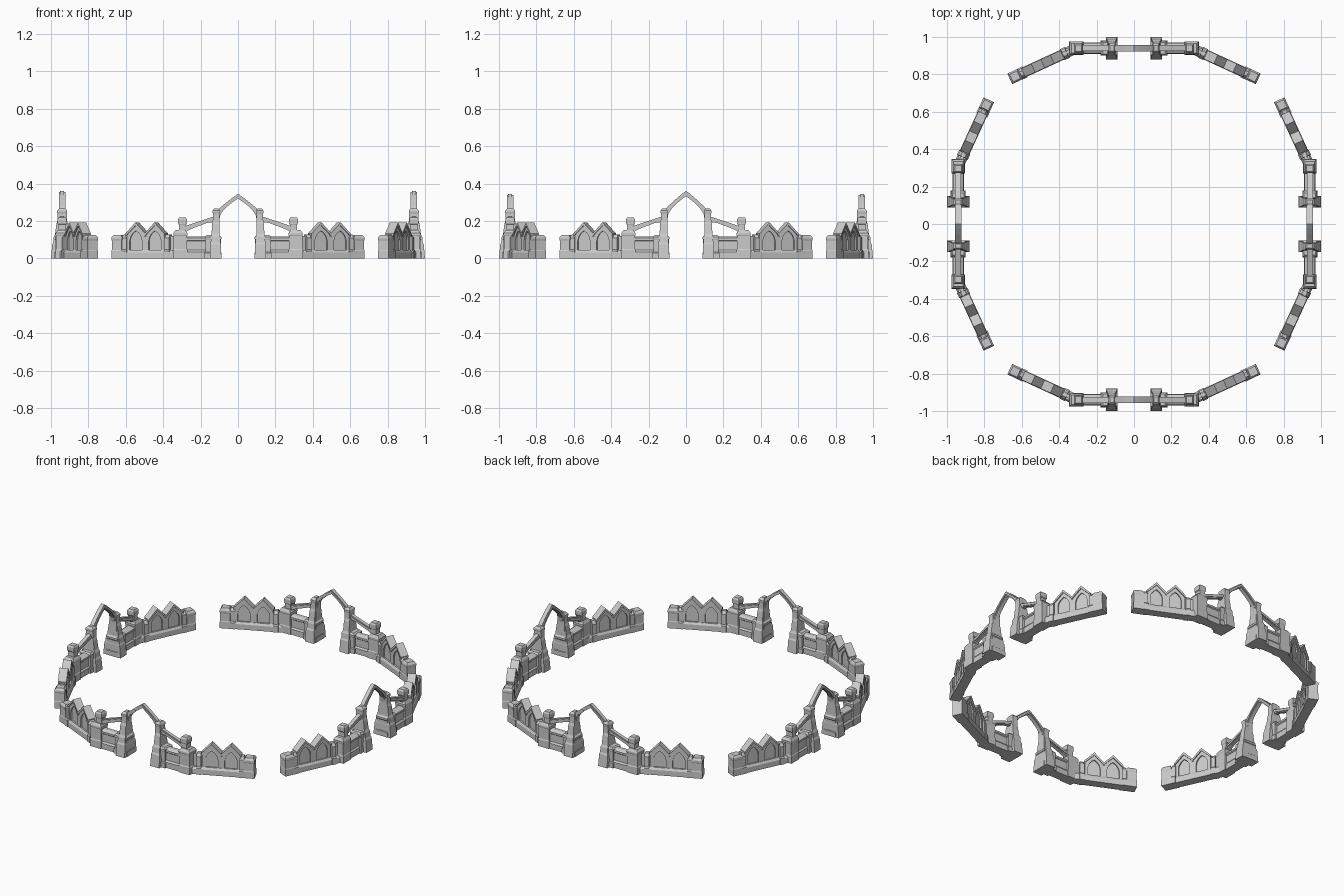
import bpy, bmesh, math
from mathutils import Matrix

R = 0.94  # distance of each side's wall line from the centre


def add_faces(bm, rings, m):
    """Loft a stack of equal-length point rings and cap both ends."""
    vs = [[bm.verts.new(m @ Matrix.Translation(p).translation) for p in r] for r in rings]
    n = len(vs[0])
    bm.faces.new(vs[0][::-1])
    bm.faces.new(vs[-1])
    for a, b in zip(vs, vs[1:]):
        for i in range(n):
            j = (i + 1) % n
            bm.faces.new((a[i], a[j], b[j], b[i]))


def prism(pts, half):
    """Profile in x,z extruded symmetrically across the wall thickness."""
    return [[(x, -half, z) for x, z in pts], [(x, half, z) for x, z in pts]]


def stack(cx, levels):
    """Square-section tower; each level is (z, half x, half y)."""
    return [[(cx - a, -b, z), (cx + a, -b, z), (cx + a, b, z), (cx - a, b, z)]
            for z, a, b in levels]


def wall(x0, x1, section):
    """Half section (y, z) listed upward, mirrored and run along x."""
    s = section + [(-y, z) for y, z in reversed(section)]
    return [[(x, y, z) for y, z in s] for x in (x0, x1)]


def build(name, solids, local=Matrix(), arch=False):
    """Repeat the solids on four sides, mirrored left and right."""
    bm = bmesh.new()
    for k in range(4):
        for s in ((1,) if arch else (1, -1)):
            m = (Matrix.Rotation(k * math.pi / 2, 4, 'Z') @ Matrix.Diagonal((s, 1, 1, 1))
                 @ Matrix.Translation((0, R, 0)) @ local)
            if arch and k % 2:  # side arches are slightly taller
                m = m @ Matrix.Translation((0, 0, 0.2)) @ Matrix.Diagonal((1, 1, 1.11, 1)) \
                    @ Matrix.Translation((0, 0, -0.2))
            for rings in solids:
                add_faces(bm, rings, m)
    bmesh.ops.recalc_face_normals(bm, faces=bm.faces)
    me = bpy.data.meshes.new(name)
    bm.to_mesh(me)
    bm.free()
    bpy.context.collection.objects.link(bpy.data.objects.new(name, me))


# Gate piers: tapered cross-wise buttress, lengthwise base, column
build("gate_pier", [
    stack(0.12, [(0, 0.031, 0.06), (0.075, 0.029, 0.053), (0.085, 0.026, 0.048),
                 (0.115, 0.025, 0.045), (0.13, 0.021, 0.038), (0.185, 0.019, 0.031),
                 (0.205, 0.017, 0.024)]),
    stack(0.133, [(0, 0.046, 0.04), (0.03, 0.046, 0.04), (0.035, 0.041, 0.036),
                  (0.1, 0.041, 0.036), (0.104, 0.044, 0.038), (0.115, 0.044, 0.038),
                  (0.125, 0.034, 0.03)]),
    stack(0.117, [(0.12, 0.019, 0.027), (0.24, 0.017, 0.025), (0.245, 0.019, 0.027),
                  (0.255, 0.019, 0.027), (0.268, 0.01, 0.014)]),
])

# Pointed arch over the gate, with a raised rib
outer = [(0.118, 0.205), (0.114, 0.25), (0.095, 0.272), (0.055, 0.305), (0.022, 0.33)]
inner = [(0.1, 0.205), (0.094, 0.235), (0.075, 0.261), (0.045, 0.288), (0.018, 0.308)]


def mirror_path(p, apex):
    return p + [(0, apex)] + [(-x, z) for x, z in reversed(p)]


build("gate_arch", [
    prism(mirror_path(outer, 0.345) + mirror_path(inner, 0.32)[::-1], 0.011),
    prism(mirror_path([(x, z - 0.006) for x, z in outer], 0.339)
          + mirror_path([(x, z + 0.006) for x, z in inner], 0.326)[::-1], 0.017),
], arch=True)

# Flying buttress from column down to pillar
build("flying_buttress", [
    prism([(0.125, 0.226), (0.285, 0.172), (0.285, 0.13), (0.272, 0.147),
           (0.25, 0.158), (0.21, 0.173), (0.165, 0.19), (0.125, 0.194)], 0.011),
    prism([(0.125, 0.222), (0.285, 0.168), (0.285, 0.153), (0.125, 0.207)], 0.016),
])

# Low straight wall
build("low_wall", [wall(0.15, 0.3, [(0.03, 0), (0.03, 0.035), (0.022, 0.045), (0.022, 0.092),
                                    (0.028, 0.097), (0.028, 0.108), (0.012, 0.118)])])

# Corner pillar with capped pinnacle
build("corner_pillar", [
    stack(0.308, [(0, 0.039, 0.036), (0.045, 0.039, 0.036), (0.05, 0.036, 0.033),
                  (0.12, 0.036, 0.033), (0.125, 0.038, 0.035), (0.135, 0.038, 0.035),
                  (0.152, 0.026, 0.025)]),
    stack(0.297, [(0.14, 0.019, 0.021), (0.18, 0.019, 0.021), (0.185, 0.023, 0.024),
                  (0.21, 0.023, 0.024), (0.22, 0.017, 0.018)]),
])

# Angled wing: local x runs along it from the pillar
wing = Matrix.Translation((0.308, 0, 0)) @ Matrix.Rotation(math.radians(-24.7), 4, 'Z')
build("wing_wall", [
    wall(0.02, 0.345, [(0.028, 0), (0.028, 0.032), (0.02, 0.045)]),
    wall(0.02, 0.345, [(0.01, 0.03), (0.01, 0.12)]),
], wing)

# Two gables with recessed pointed panels and overhanging copings
frames, copings, panels = [], [], []
for c in (0.142, 0.254):
    w = 0.056
    panel = [(-0.036, 0.045), (-0.036, 0.095), (-0.031, 0.115), (-0.018, 0.134), (0, 0.148)]
    arch = panel + [(-x, z) for x, z in reversed(panel[:-1])]
    shape = [(-w, 0.045), *arch, (w, 0.045), (w, 0.122), (0, 0.18), (-w, 0.122)]
    frames.append(prism([(c + x, z) for x, z in shape], 0.018))
    cope = [(-w - 0.003, 0.118), (0, 0.175), (w + 0.003, 0.118),
            (w + 0.003, 0.132), (0, 0.192), (-w - 0.003, 0.132)]
    copings.append(prism([(c + x, z) for x, z in cope], 0.025))
    panels.append(prism([(c - 0.045, 0.04), (c + 0.045, 0.04),
                         (c + 0.045, 0.11), (c, 0.16), (c - 0.045, 0.11)], 0.01))
build("gable_frame", frames, wing)
build("gable_coping", copings, wing)
build("gable_panel", panels, wing)

# Slim posts flanking the gables
build("wing_post", [stack(u, [(0, 0.015, 0.032), (0.04, 0.015, 0.032), (0.047, 0.013, 0.026),
                              (0.11, 0.013, 0.026), (0.128, 0.011, 0.012)])
                    for u in (0.068, 0.318)], wing)

# End post with chamfered cap
build("end_post", [stack(0.361, [(0, 0.031, 0.031), (0.04, 0.031, 0.031), (0.046, 0.029, 0.029),
                                 (0.095, 0.029, 0.029), (0.1, 0.031, 0.031),
                                 (0.112, 0.031, 0.031), (0.125, 0.022, 0.022)])], wing)
